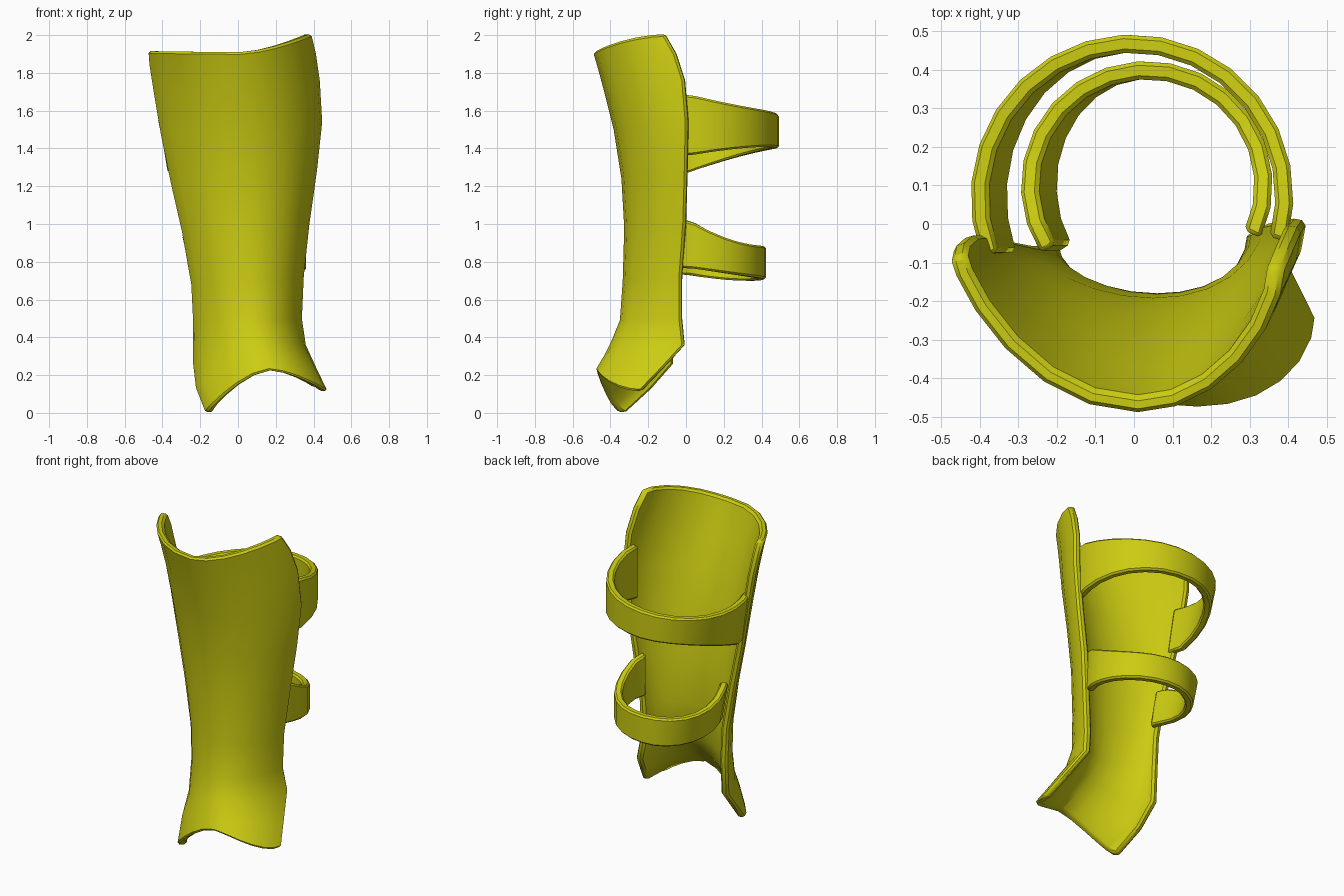
import bpy, bmesh, math
from mathutils import Vector

if "Cube" in bpy.data.objects:
    bpy.data.objects.remove(bpy.data.objects["Cube"])

yellow = bpy.data.materials.new("olive_yellow")
yellow.diffuse_color = (0.60, 0.60, 0.006, 1)
yellow.use_nodes = True
yellow.node_tree.nodes["Principled BSDF"].inputs["Base Color"].default_value = yellow.diffuse_color


def loft(name, rings, bevel):
    """Closed-section loft: skin consecutive rings and cap both ends."""
    bm = bmesh.new()
    vs = [[bm.verts.new(p) for p in ring] for ring in rings]
    n = len(vs[0])
    for a, b in zip(vs, vs[1:]):
        for i in range(n):
            j = (i + 1) % n
            bm.faces.new((a[i], a[j], b[j], b[i]))
    for ring in (vs[0], vs[-1]):
        half = n // 2
        for i in range(half - 1):
            bm.faces.new((ring[i], ring[i + 1], ring[n - 2 - i], ring[n - 1 - i]))
    bmesh.ops.recalc_face_normals(bm, faces=bm.faces)
    me = bpy.data.meshes.new(name)
    bm.to_mesh(me)
    bm.free()
    me.materials.append(yellow)
    ob = bpy.data.objects.new(name, me)
    bpy.context.collection.objects.link(ob)
    mod = ob.modifiers.new("soft_rim", 'BEVEL')
    mod.width = bevel
    mod.segments = 1
    mod.limit_method = 'ANGLE'
    mod.angle_limit = math.radians(50)
    bpy.ops.object.select_all(action='DESELECT')
    ob.select_set(True)
    bpy.context.view_layer.objects.active = ob
    bpy.ops.object.shade_smooth_by_angle(angle=math.radians(65))
    return ob


# Shin shell: left edge, front ridge, right edge, left and right arc power, padding
ROWS = [
    ((-0.175, -0.335, 0.0), (0.17, -0.48, 0.225), (0.475, -0.24, 0.115), 1.0, 1.0, 0.00),
    ((-0.225, -0.19, 0.13), (0.13, -0.435, 0.30), (0.415, -0.12, 0.24), 1.1, 1.0, 0.03),
    ((-0.24, -0.075, 0.26), (0.10, -0.395, 0.38), (0.36, -0.01, 0.36), 1.2, 1.1, 0.07),
    ((-0.24, -0.065, 0.48), (0.07, -0.35, 0.49), (0.34, -0.025, 0.50), 1.3, 1.2, 0.10),
    ((-0.25, -0.065, 0.68), (0.06, -0.335, 0.70), (0.35, -0.025, 0.72), 1.3, 1.2, 0.11),
    ((-0.30, -0.065, 0.96), (0.05, -0.327, 0.98), (0.38, -0.005, 1.00), 1.3, 1.2, 0.09),
    ((-0.36, -0.055, 1.22), (0.04, -0.342, 1.24), (0.42, 0.003, 1.28), 1.4, 1.2, 0.06),
    ((-0.413, -0.04, 1.48), (0.03, -0.383, 1.50), (0.448, 0.008, 1.54), 1.45, 1.2, 0.03),
    ((-0.45, -0.04, 1.70), (0.02, -0.433, 1.70), (0.435, -0.01, 1.76), 1.5, 1.2, 0.01),
    ((-0.472, -0.06, 1.84), (0.01, -0.468, 1.83), (0.415, -0.055, 1.90), 1.55, 1.2, 0.00),
    ((-0.478, -0.09, 1.915), (0.01, -0.492, 1.91), (0.39, -0.115, 2.005), 1.55, 1.2, 0.00),
]
COLS, WALL = 12, 0.045


def shell_ring(left, front, right, p_left, p_right, pad):
    outer = []
    for i in range(COLS + 1):
        a = math.pi * i / COLS
        c, s = -math.cos(a), max(math.sin(a), 0.0)
        side = Vector(right if c > 0 else left)
        base = left[1] + (right[1] - left[1]) * (c + 1) / 2
        power = p_right if c > 0 else p_left
        outer.append(Vector((front[0] + (side.x - front[0]) * abs(c),
                             base + (front[1] - base) * s ** power,
                             front[2] + (side.z - front[2]) * abs(c) ** 1.6)))
    inner = []
    for i, p in enumerate(outer):
        t = outer[min(i + 1, COLS)] - outer[max(i - 1, 0)]
        n = Vector((-t.y, t.x, 0)).normalized()
        bump = math.sin(math.pi * i / COLS) ** 1.5
        inner.append(p + n * WALL + Vector((0, pad * bump, 0)))
    return outer + inner[::-1]


loft("shin_shell", [shell_ring(*r) for r in ROWS], 0.012)


# Straps: open bands around the calf, wider where they meet the shell
def strap(name, cx, cy, rx, ry, start, end,
          top_left, top_right, low_left, low_right, y_back):
    rings, steps, thick = [], 16, 0.047
    for i in range(steps + 1):
        a = math.radians(start + (end - start) * i / steps)
        c, s = math.cos(a), math.sin(a)
        f = min(max((cy + ry * s) / y_back, 0), 1)   # 0 at shell, 1 at rear
        side = (1 - c) / 2                           # 1 on the left
        top = [r + (l - r) * side for l, r in zip(top_left, top_right)]
        low = [r + (l - r) * side for l, r in zip(low_left, low_right)]
        z_top = top[0] + (top[1] - top[0]) * (1 - (1 - f) ** 1.8)
        z_low = low[0] + (low[1] - low[0]) * (1 - (1 - f) ** 1.4)
        lean = 0.05 * max(-c, 0)                     # left side tapers inward below

        def pt(inset, z, shift):
            return Vector((cx + (rx - inset) * c + shift,
                           cy + (ry - inset) * s, z))
        rings.append([pt(0, z_top, 0), pt(0, z_low, lean),
                      pt(thick, z_low, lean), pt(thick, z_top, 0)])
    loft(name, rings, 0.01)


strap("upper_strap", -0.006, 0.07, 0.42, 0.422, 202, -16,
      (1.57, 1.54), (1.69, 1.62), (1.27, 1.385), (1.36, 1.42), 0.48)
strap("lower_strap", 0.032, 0.10, 0.328, 0.323, 213, -25,
      (0.97, 0.875), (1.03, 0.89), (0.73, 0.69), (0.77, 0.725), 0.41)
